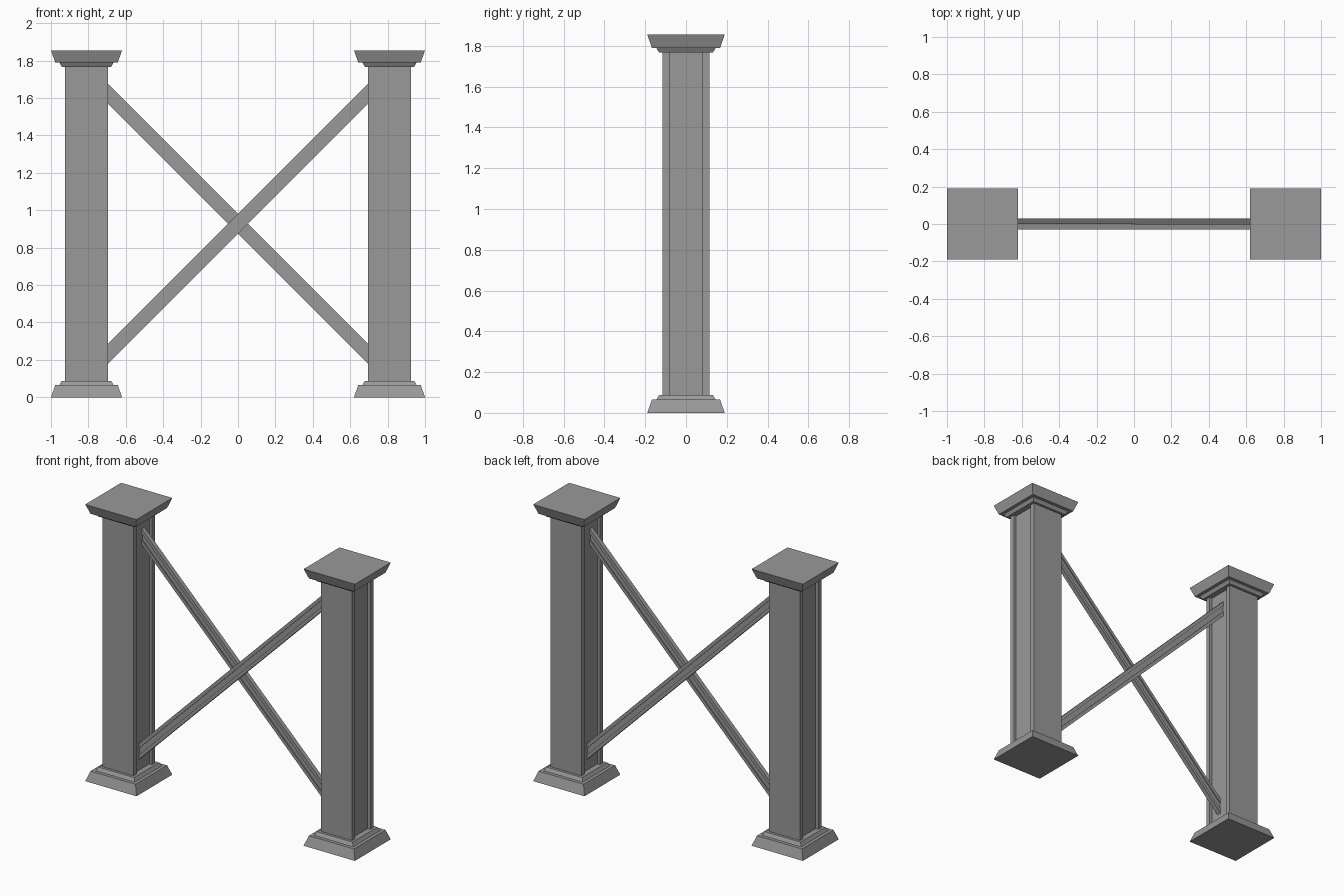
import bpy
import bmesh

if "Cube" in bpy.data.objects:
    bpy.data.objects.remove(bpy.data.objects["Cube"])

HEIGHT = 1.855
POST_X = 0.81

grey = bpy.data.materials.new("dark_grey")
grey.diffuse_color = (0.32, 0.32, 0.32, 1)
grey.use_nodes = True
grey.node_tree.nodes["Principled BSDF"].inputs["Base Color"].default_value = grey.diffuse_color


def loft(name, start, end):
    """Prism between two matching outlines."""
    bm = bmesh.new()
    a = [bm.verts.new(p) for p in start]
    b = [bm.verts.new(p) for p in end]
    bm.faces.new(a)
    bm.faces.new(b)
    for i in range(len(a)):
        j = (i + 1) % len(a)
        bm.faces.new((a[i], a[j], b[j], b[i]))
    bmesh.ops.recalc_face_normals(bm, faces=bm.faces)
    me = bpy.data.meshes.new(name)
    bm.to_mesh(me)
    bm.free()
    me.materials.append(grey)
    ob = bpy.data.objects.new(name, me)
    bpy.context.collection.objects.link(ob)


def square(x, half, z):
    return [(x + sx * half, sy * half, z) for sx, sy in ((-1, -1), (1, -1), (1, 1), (-1, 1))]


def beam_profile(w, h, flange_in, web):
    """H-shaped outline: half width w, half height h, recess edge flange_in, half web."""
    return [(w, flange_in), (w, h), (-w, h), (-w, flange_in), (-web, flange_in), (-web, -flange_in),
            (-w, -flange_in), (-w, -h), (w, -h), (w, -flange_in), (web, -flange_in), (web, flange_in)]


# posts: beams with shallow side recesses, stepped base and mirrored cap
WEB = 0.095
post = beam_profile(0.115, 0.115, 0.082, WEB)
for side, s in (("left", -1), ("right", 1)):
    x = s * POST_X
    loft(side + "_post", [(x + a, b, 0.08) for a, b in post],
         [(x + a, b, HEIGHT - 0.08) for a, b in post])
    for part, flip in (("base", False), ("cap", True)):
        for tier, h0, z0, h1, z1 in (("plinth", 0.19, 0.0, 0.167, 0.065),
                                     ("step", 0.145, 0.065, 0.132, 0.088)):
            if flip:
                z0, z1 = HEIGHT - z0, HEIGHT - z1
            loft(f"{side}_{part}_{tier}", square(x, h0, z0), square(x, h1, z1))

# crossed braces: slim beams back to back, cut vertically at the posts
brace = beam_profile(0.015, 0.053, 0.022, 0.008)
END = POST_X - WEB
for name, s in (("front_brace", -1), ("back_brace", 1)):
    ends = [[(x, s * (0.015 + y), HEIGHT / 2 - s * x + v) for y, v in brace] for x in (-END, END)]
    loft(name, *ends)
